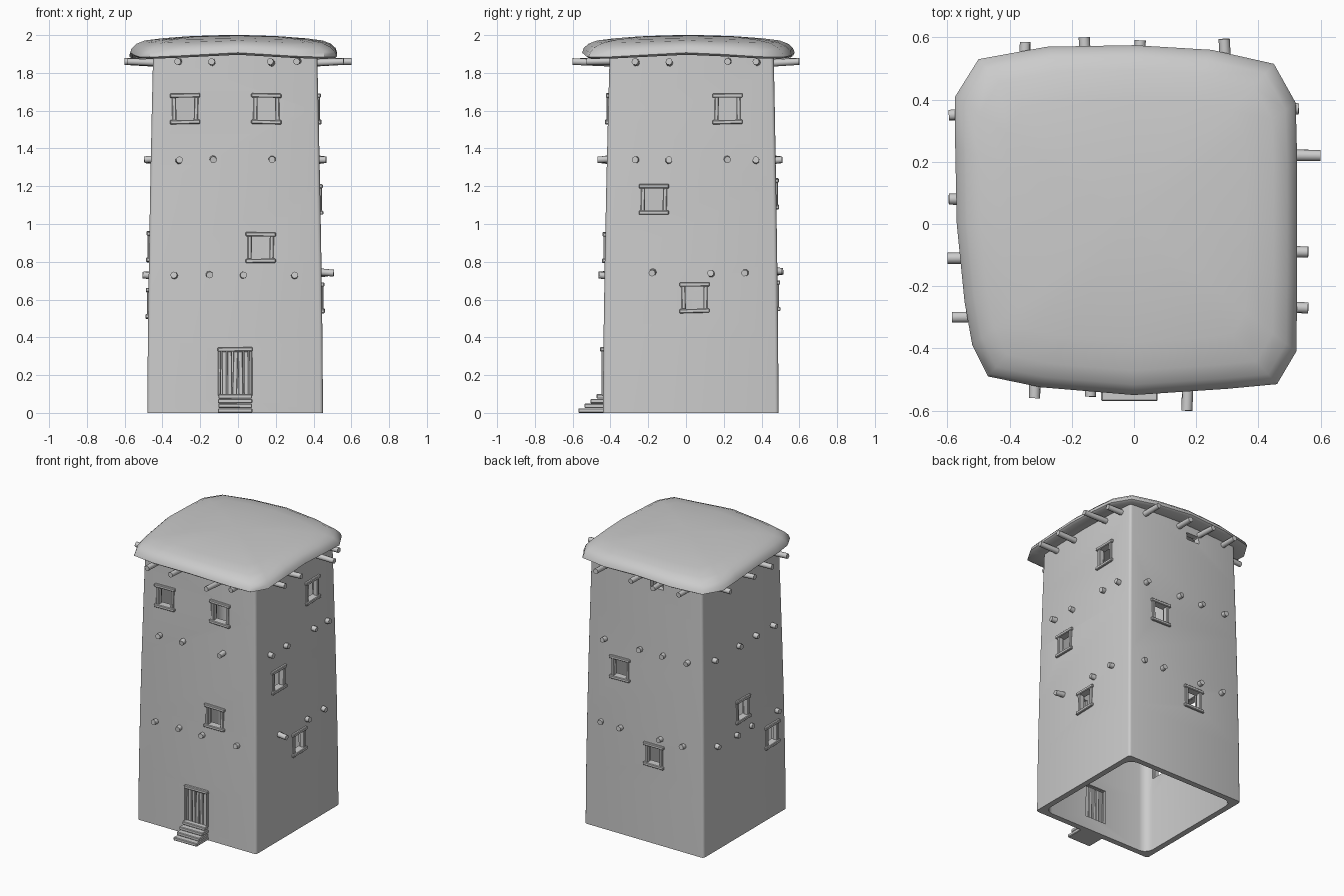
import bpy, bmesh, math, random
from mathutils import Vector, Matrix

if "Cube" in bpy.data.objects:
    bpy.data.objects.remove(bpy.data.objects["Cube"])

random.seed(4)
SIDES = {"front": (.44, .405, 1, -1), "back": (.49, .465, 1, 1),
         "right": (.45, .42, 0, 1), "left": (.48, .45, 0, -1)}


def wall_dist(side, z):
    a, b = SIDES[side][:2]
    return a + (b - a) * (max(z, 0) / 1.87) ** 1.5


def place(side, u, out, z):
    """Point at u along a wall, 'out' beyond its face, at height z."""
    axis, sign = SIDES[side][2:]
    d = sign * (wall_dist(side, z) + out)
    return Vector((u, d, z)) if axis else Vector((d, u, z))


def finish(name, bm, angle=35):
    bmesh.ops.recalc_face_normals(bm, faces=bm.faces)
    me = bpy.data.meshes.new(name)
    bm.to_mesh(me)
    bm.free()
    ob = bpy.data.objects.new(name, me)
    bpy.context.collection.objects.link(ob)
    bpy.ops.object.select_all(action='DESELECT')
    ob.select_set(True)
    bpy.context.view_layer.objects.active = ob
    if angle:
        bpy.ops.object.shade_smooth_by_angle(angle=math.radians(angle))
    return ob


def add_box(bm, side, u, z, out, du, dout, dz, tilt=0.0, bevel=.004):
    axis = SIDES[side][2]
    size = (du, dout, dz) if axis else (dout, du, dz)
    rot = Matrix.Rotation(random.uniform(-tilt, tilt), 4, 'Y' if axis else 'X')
    m = Matrix.Translation(place(side, u, out, z)) @ rot @ Matrix.Diagonal((*size, 1))
    vs = bmesh.ops.create_cube(bm, size=1, matrix=m)['verts']
    if bevel:
        es = list({e for v in vs for e in v.link_edges})
        bmesh.ops.bevel(bm, geom=es, offset=bevel, segments=1, affect='EDGES')


def bridge(bm, a, b):
    n = len(a)
    for i in range(n):
        bm.faces.new((a[i], a[(i + 1) % n], b[(i + 1) % n], b[i]))


# Hollow tapered tower walls with softly rounded corners
def ring(bm, z, inset, r):
    x0, x1 = -wall_dist("left", z) + inset, wall_dist("right", z) - inset
    y0, y1 = -wall_dist("front", z) + inset, wall_dist("back", z) - inset
    vs = []
    for cx, cy, a0 in ((x1 - r, y1 - r, 0), (x0 + r, y1 - r, 90),
                       (x0 + r, y0 + r, 180), (x1 - r, y0 + r, 270)):
        for k in range(4):
            a = math.radians(a0 + 30 * k)
            vs.append(bm.verts.new((cx + r * math.cos(a), cy + r * math.sin(a), z)))
    return vs


bm = bmesh.new()
heights = (0, .4, .8, 1.2, 1.6, 1.9)
rings = [ring(bm, z, 0, .018) for z in heights]
rings += [ring(bm, z, .04, .06) for z in reversed(heights)]
for a, b in zip(rings, rings[1:] + rings[:1]):
    bridge(bm, a, b)
walls = finish("tower_walls", bm, 0)

# Window and door openings
WINDOWS = {"front": ((-.28, 1.61), (.15, 1.61), (.12, .875)),
           "right": ((.22, 1.61), (-.17, 1.13), (.045, .61)),
           "back": ((.18, 1.16), (-.09, .62)),
           "left": ((.04, .88), (-.28, .58))}
bm = bmesh.new()
for side, spots in WINDOWS.items():
    for u, z in spots:
        add_box(bm, side, u, z, 0, .11, .2, .12, bevel=0)
add_box(bm, "back", -.1, 1.82, 0, .1, .2, .05, bevel=0)
add_box(bm, "front", -.015, .21, 0, .16, .2, .24, bevel=0)
cutter = finish("opening_cutter", bm, 0)
cutter.hide_render = True
mod = walls.modifiers.new("openings", 'BOOLEAN')
mod.object, mod.operation, mod.solver = cutter, 'DIFFERENCE', 'EXACT'
bpy.ops.object.select_all(action='DESELECT')
walls.select_set(True)
bpy.context.view_layer.objects.active = walls
bpy.ops.object.modifier_apply(modifier=mod.name)
bpy.data.objects.remove(cutter)
bpy.ops.object.shade_smooth_by_angle(angle=math.radians(35))

# Window frames: lintel, sill and two posts
for side, spots in WINDOWS.items():
    for i, (u, z) in enumerate(spots):
        bm = bmesh.new()
        for s in (-1, 1):
            add_box(bm, side, u, z + s * .07, -.008, .16, .045, .022, .03)
            add_box(bm, side, u + s * .058, z, -.01, .022, .036, .125, .03)
        finish(f"{side}_window_frame_{i + 1}", bm)

# Plank door with lintel and posts
bm = bmesh.new()
for k in range(5):
    add_box(bm, "front", -.073 + k * .029, .208, -.015, .026, .018, .235, .025)
finish("door_planks", bm)
bm = bmesh.new()
add_box(bm, "front", -.015, .336, -.005, .185, .045, .022, .02)
for s in (-1, 1):
    add_box(bm, "front", -.015 + s * .083, .21, -.008, .016, .034, .24, .015)
finish("door_frame", bm)

# Stone steps
bm = bmesh.new()
for k in range(4):
    depth = .135 - .032 * k
    add_box(bm, "front", -.015, .0125 + .025 * k, depth / 2 - .005,
            .182 - .003 * (k % 2), depth, .023, .012)
finish("door_steps", bm)

# Protruding beam ends: (side, height) -> (position, reach beyond wall)
BEAMS = {
    ("front", .73): ((-.34, .03), (-.15, .03), (.03, .03), (.30, .03)),
    ("right", .74): ((-.18, .065), (.13, .03), (.31, .03)),
    ("back", .75): ((.32, .02), (.17, .03), (-.14, .03), (-.32, .03)),
    ("left", .73): ((.34, .03), (.12, .03), (-.05, .02), (-.33, .03)),
    ("front", 1.34): ((-.31, .035), (-.13, .03), (.18, .05)),
    ("right", 1.34): ((-.27, .035), (-.09, .03), (.22, .03), (.37, .03)),
    ("back", 1.34): ((.30, .035), (.02, .03), (-.16, .03), (-.35, .03)),
    ("left", 1.34): ((.35, .03), (.08, .03), (-.11, .03), (-.30, .035)),
    ("front", 1.86): ((-.32, .155), (-.14, .15), (.17, .195), (.31, .12)),
    ("right", 1.86): ((-.27, .14), (-.09, .14), (.22, .18), (.37, .11)),
    ("back", 1.86): ((.29, .13), (.02, .125), (-.16, .135), (-.35, .12)),
    ("left", 1.86): ((.35, .145), (.08, .145), (-.11, .15), (-.30, .135)),
}
for (side, z), spots in BEAMS.items():
    bm = bmesh.new()
    for u, reach in spots:
        end = place(side, u, reach, z)
        j = [random.uniform(-.01, .01) for _ in range(2)]
        start = place(side, u + j[0], -.05, z + j[1])
        d = end - start
        m = (Matrix.Translation((start + end) / 2) @ d.to_track_quat('Z', 'Y').to_matrix().to_4x4()
             @ Matrix.Rotation(random.uniform(0, 1), 4, 'Z'))
        bmesh.ops.create_cone(bm, cap_ends=True, segments=8, radius1=.02, radius2=.018,
                              depth=d.length, matrix=m)
    finish(f"{side}_beams_{round(z * 100)}", bm, 50)

# Domed clay roof: irregular outline lofted to a low crown, hollow underneath
OUTLINE = ((.525, 0), (.525, .2), (.52, .39), (.45, .515), (.25, .56), (0, .575),
           (-.28, .57), (-.5, .53), (-.575, .41), (-.575, .25), (-.57, 0), (-.545, -.25),
           (-.52, -.39), (-.47, -.49), (-.3, -.525), (0, -.55), (.3, -.53), (.46, -.515),
           (.522, -.41), (.525, -.2))
PROFILE = ((.2, 1.91), (.8, 1.895), (.975, 1.885), (1, 1.895), (.985, 1.92), (.94, 1.945),
           (.86, 1.965), (.7, 1.98), (.45, 1.993), (.2, 1.999))
CX, CY = -.02, .012
bm = bmesh.new()
rings = []
for s, z in PROFILE:
    row = []
    for x, y in OUTLINE:
        sag = .012 * math.cos(4 * math.atan2(y - CY, x - CX)) * s ** 4
        row.append(bm.verts.new((CX + (x - CX) * s, CY + (y - CY) * s, z + sag)))
    rings.append(row)
for a, b in zip(rings, rings[1:]):
    bridge(bm, a, b)
for row, z in ((rings[0], 1.91), (rings[-1], 2.0)):
    c = bm.verts.new((CX, CY, z))
    for i in range(len(row)):
        bm.faces.new((row[i], row[(i + 1) % len(row)], c))
finish("roof", bm, 45)
